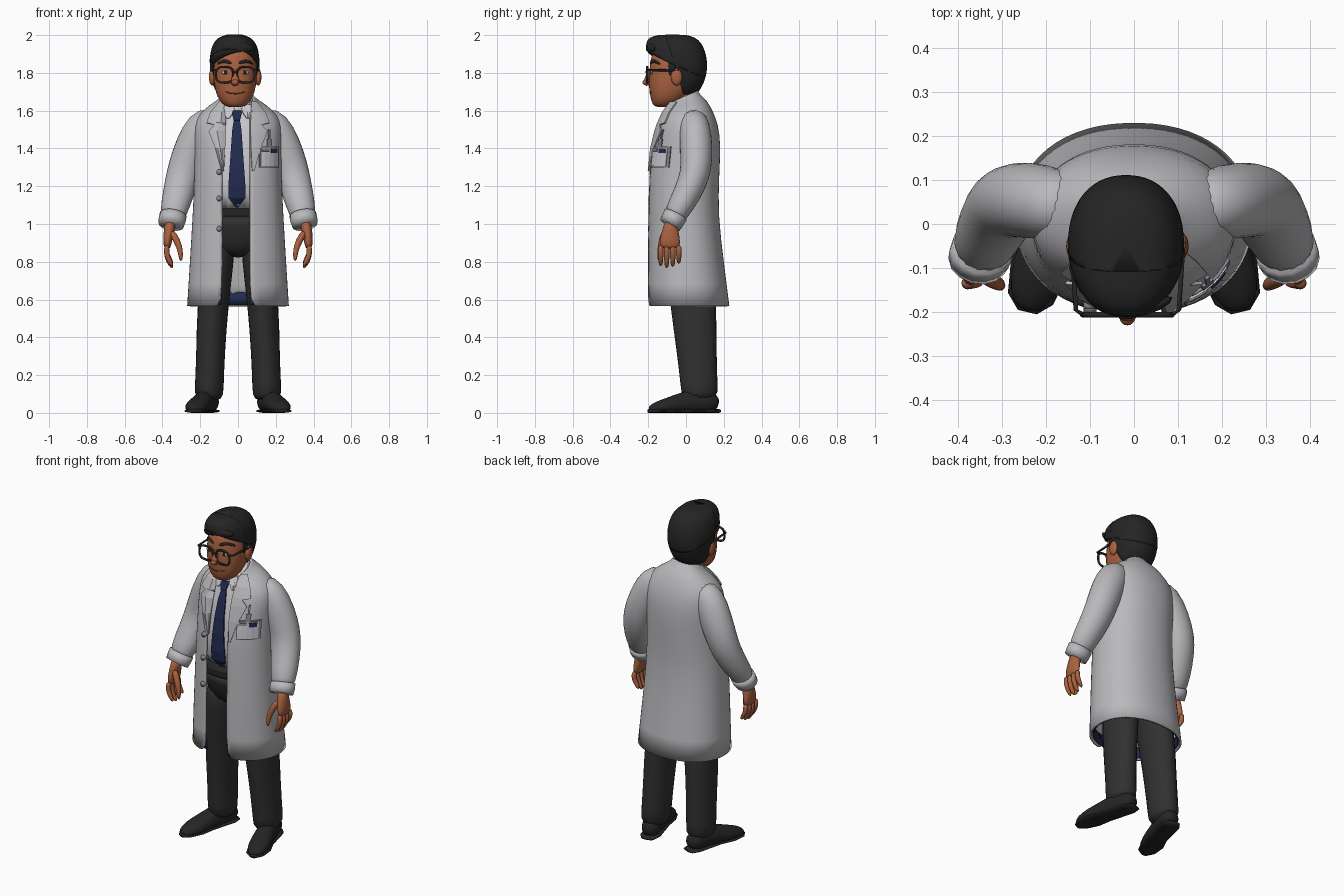
import bpy, bmesh
from math import sin, cos, pi, asin, copysign
from mathutils import Vector
from mathutils.bvhtree import BVHTree

default = bpy.context.scene.objects.get("Cube")
if default:
    bpy.data.objects.remove(default, do_unlink=True)


def paint(name, *rgb):
    m = bpy.data.materials.new(name)
    m.use_nodes = True
    m.diffuse_color = (*rgb, 1)
    m.node_tree.nodes["Principled BSDF"].inputs["Base Color"].default_value = (*rgb, 1)
    return m


coat_grey = paint("coat grey", .49, .49, .51)
shirt_white = paint("shirt white", .58, .58, .62)
skin = paint("skin", .4, .12, .05)
black = paint("soft black", .018, .018, .018)
charcoal = paint("charcoal cloth", .03, .03, .031)
navy = paint("navy", .016, .024, .08)
eye_white = paint("eye white", .6, .55, .5)
metal = paint("metal grey", .25, .25, .27)
lip = paint("lip brown", .16, .045, .025)


def loft(name, rings, mat, close=True, caps=True, sub=1, thick=0, cyclic=False, smooth=True):
    """Skin a list of equal point rows into one surface."""
    bm = bmesh.new()
    rows = [[bm.verts.new(p) for p in r] for r in rings]
    n = len(rows[0])
    pairs = list(zip(rows, rows[1:])) + ([(rows[-1], rows[0])] if cyclic else [])
    for a, b in pairs:
        for i in range(n if close else n - 1):
            j = (i + 1) % n
            bm.faces.new((a[i], a[j], b[j], b[i]))
    if caps and not cyclic:
        bm.faces.new(rows[0])
        bm.faces.new(rows[-1])
    bmesh.ops.recalc_face_normals(bm, faces=bm.faces)
    for f in bm.faces:
        f.smooth = smooth
    mesh = bpy.data.meshes.new(name)
    bm.to_mesh(mesh)
    bm.free()
    mesh.materials.append(mat)
    ob = bpy.data.objects.new(name, mesh)
    bpy.context.collection.objects.link(ob)
    if sub:
        ob.modifiers.new("round", "SUBSURF").levels = sub
        ob.modifiers["round"].render_levels = sub
    if thick:
        mod = ob.modifiers.new("thickness", "SOLIDIFY")
        mod.thickness, mod.offset = thick, 0
    return ob


def oval(z, w, front, back, tilt=0, cx=0, inset=0, gap=None, n=2.2, count=24):
    """Horizontal rounded ring, optionally open at the front."""
    w, front, back = w - inset, front + inset, back - inset
    mid, h = (front + back) / 2, (back - front) / 2
    start, end = 0, 2 * pi
    if gap:
        start = asin(min(gap[0] / w, .93) ** (n / 2))
        end -= asin(min(gap[1] / w, .93) ** (n / 2))
    ring = []
    for i in range(count):
        t = start + (end - start) * i / (count - 1 if gap else count)
        x, y = [copysign(abs(v) ** (2 / n), v) for v in (sin(t), cos(t))]
        ring.append(Vector((cx + w * x, mid - h * y, z - tilt * h * y)))
    return ring


def tube(name, pts, mat, side=1, sides=10, ref=(1, 0, 0), cyclic=False, floor=None, sub=1):
    """Sweep an oval along points (x, y, z, radius, other radius)."""
    c = [Vector((p[0] * side, p[1], p[2])) for p in pts]
    last, rings = len(c) - 1, []
    for i, p in enumerate(pts):
        nxt = c[(i + 1) % len(c)] if cyclic else c[min(i + 1, last)]
        t = (nxt - c[i - 1 if cyclic else max(i - 1, 0)]).normalized()
        r = Vector(ref)
        u = (r - t * r.dot(t)).normalized()
        v = t.cross(u)
        ring = [c[i] + u * p[3] * cos(a) + v * p[-1] * sin(a)
                for a in (2 * pi * k / sides for k in range(sides))]
        if floor is not None:
            for q in ring:
                q.z = max(q.z, floor)
        rings.append(ring)
    return loft(name, rings, mat, cyclic=cyclic, sub=sub)


def ball(name, loc, size, mat):
    x, y, z = loc
    a, b, c = size
    rings = [oval(z + c * cos(k), a * sin(k), y - b * sin(k), y + b * sin(k), cx=x, n=2, count=16)
             for k in (pi * (i + .3) / 8.6 for i in range(9))]
    return loft(name, rings, mat, sub=0)


def surface(*objs):
    """Return a function giving the frontmost point of the objects at x, z."""
    bpy.context.view_layer.update()
    dg = bpy.context.evaluated_depsgraph_get()
    trees = [BVHTree.FromObject(o, dg) for o in objs]

    def at(x, z, off=.006):
        hits = [t.ray_cast(Vector((x, -1, z)), Vector((0, 1, 0)))[0] for t in trees]
        ys = [h.y for h in hits if h and h.y < 0]
        return Vector((x, (min(ys) if ys else -.1) - off, z))
    return at


def plate(name, rows, mat, at, off=.006, thick=.008, cols=5):
    """Thin sheet laid on a surface; rows are (z, x from, x to)."""
    rings = [[at(a + (b - a) * i / (cols - 1), z, off) for i in range(cols)] for z, a, b in rows]
    return loft(name, rings, mat, close=False, caps=False, sub=0, thick=thick, smooth=False)


# Coat body, lining, shirt and trousers top
body = [(.565, .265, -.2, .225), (.8, .25, -.2, .195), (1.05, .235, -.197, .165),
        (1.25, .225, -.195, .17), (1.42, .225, -.175, .18), (1.52, .23, -.145, .165, .05),
        (1.575, .205, -.125, .14, .1), (1.62, .15, -.115, .11, .25),
        (1.65, .092, -.1, .068, .4), (1.668, .08, -.095, .058, .45)]
opening = (.062, .085)
coat = loft("coat_body", [oval(*r, gap=opening, count=29) for r in body], coat_grey,
            close=False, caps=False, thick=.012)
hem = body[0][1:]
loft("coat_lining_band", [oval(z, *hem, inset=.014, gap=opening) for z in (.57, .64)], navy,
     close=False, caps=False, sub=0, thick=.004)
shirt = loft("shirt", [oval(*r, inset=.013) for r in body[2:]], shirt_white)
loft("belt", [oval(z, .235, -.197, .165, inset=.006) for z in (1.04, 1.05, 1.075, 1.085)],
     black, sub=0)
loft("trousers_top", [oval(.82, .1, -.09, .12), oval(.9, .18, -.14, .15),
                      oval(1, .2, -.175, .15), oval(1.05, .21, -.185, .15)], charcoal)
chest = surface(coat, shirt)

# Tie, shirt collar and belt buckle
tie_x = -.006
for part, rows in (("tie_knot", [(1.6, .02), (1.59, .026), (1.55, .016)]),
                   ("tie_blade", [(1.555, .015), (1.5, .024), (1.4, .031), (1.3, .038),
                                  (1.2, .045), (1.14, .045), (1.09, .008)])):
    plate(part, [(z, tie_x - h, tie_x + h) for z, h in rows], navy, chest,
          .02 if part == "tie_knot" else .012)
plate("buckle", [(1.082, -.04, .025), (1.043, -.04, .025)], metal, chest, .022)
plate("buckle_centre", [(1.073, -.028, .013), (1.052, -.028, .013)], black, chest, .027)
loft("shirt_collar", [oval(1.625, .082, -.105, .05, .4), oval(1.655, .074, -.1, .045, .45)],
     shirt_white, caps=False, thick=.008)

for s, side in ((1, "left"), (-1, "right")):
    plate(side + "_collar_wing", [(1.63, s * .015, s * .07), (1.59, s * .025, s * .075),
                                 (1.56, s * .045, s * .06)], shirt_white, chest, .014)
    # Lapel with a notch
    plate(side + "_lapel", [(1.645, s * .07, s * .1), (1.59, s * .068, s * .145),
                            (1.535, s * .066, s * .165), (1.525, s * .066, s * .125),
                            (1.49, s * .066, s * .155), (1.4, s * .068, s * .12),
                            (1.28, s * .075, s * .085)], coat_grey, chest, .012)
    # Sleeve and cuff
    tube(side + "_sleeve", [(.12, .035, 1.575, .06, .06), (.185, .045, 1.53, .095, .085),
                            (.24, .055, 1.41, .098, .09), (.282, .055, 1.3, .092, .085),
                            (.3, .035, 1.22, .09, .08), (.33, -.02, 1.11, .08, .072),
                            (.352, -.08, 1.01, .066, .058)], coat_grey, s, 14)
    tube(side + "_cuff", [(.343, -.055, 1.05, .072, .066), (.349, -.07, 1.02, .072, .064),
                          (.354, -.085, .995, .068, .06)], coat_grey, s, 14, sub=0)
    # Hand, fingers and thumb
    tube(side + "_palm", [(.355, -.08, 1.02, .032, .036), (.365, -.083, .96, .03, .046),
                          (.374, -.086, .91, .025, .06), (.374, -.086, .865, .018, .056)], skin, s)
    for k, finger in enumerate(("index", "middle", "ring", "little")):
        y, drop = -.134 + k * .032, (.01, 0, .006, .022)[k]
        tube(f"{side}_{finger}_finger", [(.376, y, .89, .016), (.38, y, .85, .016),
                                         (.37, y, .805 + drop, .015),
                                         (.345, y, .765 + drop, .01)], skin, s, 8)
    tube(side + "_thumb", [(.355, -.11, .965, .02), (.322, -.128, .91, .02),
                           (.304, -.138, .86, .016), (.302, -.142, .8, .01)], skin, s, 8)
    # Trouser leg and shoe
    tube(side + "_leg", [(.1, 0, .95, .085, .13), (.103, .02, .83, .087, .135),
                         (.135, .04, .56, .085, .125), (.145, .057, .32, .078, .108),
                         (.152, .07, .14, .078, .1), (.155, .075, .06, .08, .1)],
         charcoal, s, 14)
    tube(side + "_shoe", [(.138, .172, .04, .035, .03), (.15, .13, .06, .058, .065),
                          (.17, .05, .06, .055, .07), (.19, -.02, .05, .058, .06),
                          (.215, -.1, .035, .066, .045), (.235, -.165, .025, .052, .032),
                          (.242, -.198, .018, .022, .014)], black, s, 14, floor=.008)
    tube(side + "_sole", [(.138, .175, .01, .04, .01), (.15, .13, .01, .058, .01),
                          (.19, -.02, .01, .055, .01), (.215, -.1, .01, .067, .01),
                          (.235, -.17, .01, .053, .01), (.242, -.2, .01, .022, .01)],
         black, s, 12, floor=0, sub=0)

# Coat buttons, pocket badge and clip
for k, z in enumerate((1.275, 1.135, .975)):
    p = chest(-.1, z)
    tube(f"button_{k + 1}", [(p.x, p.y + .01, z, .015), (p.x, p.y - .006, z, .015)],
         metal, sides=16, sub=0)
for name, mat, z0, z1, a, b, off in (("badge_border", metal, 1.41, 1.3, .113, .215, .008),
                                     ("badge_card", shirt_white, 1.403, 1.307, .119, .209, .013),
                                     ("badge_photo", navy, 1.4, 1.375, .175, .205, .017),
                                     ("badge_strip", metal, 1.4, 1.385, .125, .165, .017),
                                     ("badge_clip", metal, 1.45, 1.41, .155, .178, .01),
                                     ("badge_cord", metal, 1.5, 1.45, .162, .17, .01)):
    plate(name, [(z0, a, b), ((z0 + z1) / 2, a, b), (z1, a, b)], mat, chest, off, .007)

# Head, neck, nose and ears
cx = -.015
head = loft("head", [oval(*r, cx=cx, count=20) for r in (
    (1.618, .035, -.16, -.08), (1.632, .068, -.178, -.03), (1.67, .095, -.19, 0),
    (1.72, .11, -.198, .05), (1.78, .117, -.198, .07), (1.85, .116, -.192, .08),
    (1.9, .108, -.185, .08), (1.95, .08, -.14, .05))], skin)
tube("neck", [(cx / 2, .005, 1.56, .07), (cx, -.01, 1.63, .066), (cx, -.03, 1.72, .07)], skin, sides=14)
tube("nose", [(cx, -.185, 1.82, .012), (cx, -.2, 1.785, .016, .014),
              (cx, -.21, 1.75, .026, .02), (cx, -.198, 1.732, .018, .014)], skin)
ball("nose_tip", (cx, -.212, 1.75), (.018, .018, .016), skin)
face = surface(head)

# Face features and spectacles
for s, side in ((1, "left"), (-1, "right")):
    ball(side + "_ear", (cx + s * .122, -.05, 1.778), (.017, .03, .045), skin)
    eye = face(cx + s * .05, 1.803, 0)
    ball(side + "_eye", eye, (.022, .006, .011), eye_white)
    ball(side + "_iris", eye + Vector((0, -.004, 0)), (.01, .005, .01), black)
    brow = [(cx + s * x, z, r) for x, z, r in ((.018, 1.85, .006), (.045, 1.862, .011),
                                              (.072, 1.862, .01), (.096, 1.845, .005))]
    tube(side + "_eyebrow", [(*face(x, z, .002), .006, r) for x, z, r in brow], black, ref=(0, 1, 0))
    rim = [(cx + s * .056 + v.x * .046, -.206, 1.79 + v.y * .042, .0065)
           for v in oval(0, 1, -1, 1, n=2.8, count=18)]
    tube(side + "_rim", rim, black, sides=6, ref=(0, 1, 0), cyclic=True, sub=0)
    tube(side + "_temple", [(cx + s * .1, -.206, 1.815, .006), (cx + s * .117, -.195, 1.815, .006),
                            (cx + s * .127, -.04, 1.812, .006)], black, sides=6, ref=(0, 0, 1), sub=0)
tube("spectacle_bridge", [(cx + x, -.21, 1.805, .006) for x in (-.013, .013)], black,
     sides=6, ref=(0, 1, 0), sub=0)
tube("mouth", [(*face(cx + x, 1.688 + x * x * 5, 0), .004) for x in (-.052, -.03, 0, .03, .052)],
     lip, sides=6, ref=(0, 1, 0))

# Hair: one shell trimmed to a top and a back piece
shell = [oval(*r, cx=cx - .003, count=32) for r in (
    (1.68, .075, -.13, .045), (1.7, .1, -.17, .07), (1.75, .122, -.19, .098),
    (1.81, .131, -.198, .112), (1.87, .133, -.203, .113), (1.92, .127, -.212, .1),
    (1.96, .112, -.214, .082), (1.988, .085, -.195, .05), (2.003, .045, -.15, .0))]
for name, point, normal in (("hair_top", (0, -.19, 1.91), (.1, .45, 1)),
                            ("hair_back", (0, -.035, 1.76), (0, 1, .3))):
    ob = loft(name, shell, black)
    bm = bmesh.new()
    bm.from_mesh(ob.data)
    bmesh.ops.bisect_plane(bm, geom=bm.verts[:] + bm.edges[:] + bm.faces[:],
                           plane_co=point, plane_no=normal, clear_inner=True)
    bm.to_mesh(ob.data)
    bm.free()
    mod = ob.modifiers.new("thickness", "SOLIDIFY")
    mod.thickness, mod.offset = .016, -1
tube("hair_sweep", [(-.14, -.08, 1.85, .012, .02), (-.115, -.15, 1.89, .016, .024),
                    (-.05, -.195, 1.925, .018, .026), (.03, -.197, 1.94, .018, .024),
                    (.09, -.165, 1.925, .01, .018)], black, ref=(0, 1, 0))
for s, side in ((1, "left"), (-1, "right")):
    tube(side + "_sideburn", [(cx + s * .116, -.06, 1.89, .012, .035),
                              (cx + s * .115, -.075, 1.83, .008, .022),
                              (cx + s * .112, -.08, 1.78, .004, .012)], black)
